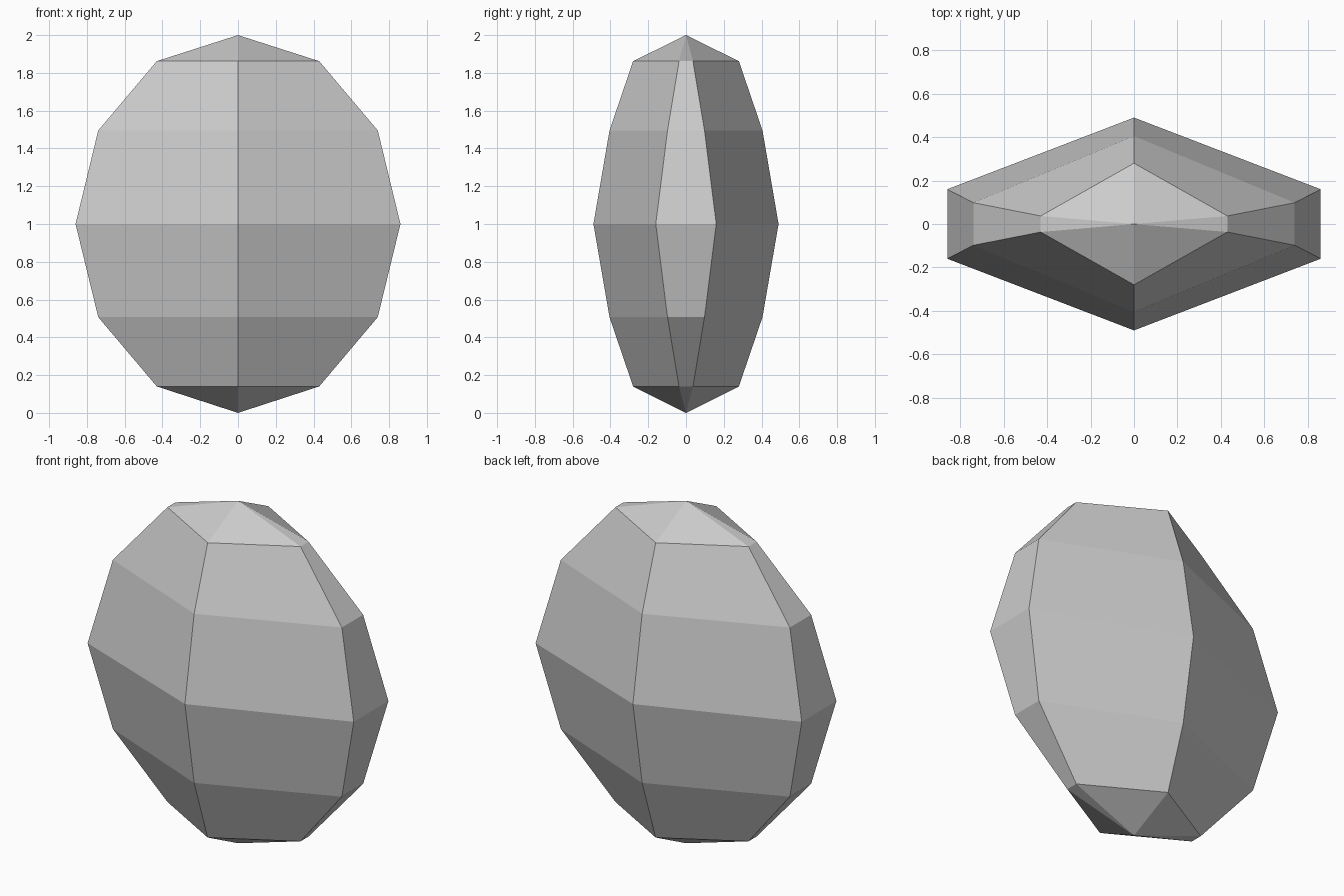
import bpy
import bmesh

cube = bpy.data.objects.get("Cube")
if cube:
    bpy.data.objects.remove(cube, do_unlink=True)

# Plain grey stone
grey = bpy.data.materials.new("stone_grey")
grey.use_nodes = True
colour = (0.6, 0.6, 0.6, 1.0)
grey.diffuse_color = colour
grey.node_tree.nodes["Principled BSDF"].inputs["Base Color"].default_value = colour

# Cross-sections: height, half width, half edge depth, half ridge depth
SECTIONS = [
    (0.14, 0.43, 0.037, 0.28),
    (0.507, 0.74, 0.098, 0.405),
    (1.0, 0.86, 0.16, 0.49),
    (1.495, 0.74, 0.098, 0.405),
    (1.862, 0.43, 0.037, 0.28),
]


def add_ring(bm, z, width, edge, ridge):
    """Six-sided section with a ridge at front and back."""
    outline = [(0, -ridge), (width, -edge), (width, edge),
               (0, ridge), (-width, edge), (-width, -edge)]
    return [bm.verts.new((x, y, z)) for x, y in outline]


# Faceted stone body, closed by a point at each end
bm = bmesh.new()
rings = [add_ring(bm, *section) for section in SECTIONS]
bottom = bm.verts.new((0, 0, 0))
top = bm.verts.new((0, 0, 2))
for i in range(6):
    j = (i + 1) % 6
    for low, high in zip(rings, rings[1:]):
        bm.faces.new((low[i], low[j], high[j], high[i]))
    bm.faces.new((bottom, rings[0][j], rings[0][i]))
    bm.faces.new((rings[-1][i], rings[-1][j], top))
bmesh.ops.recalc_face_normals(bm, faces=bm.faces)

mesh = bpy.data.meshes.new("faceted_stone")
bm.to_mesh(mesh)
bm.free()
mesh.materials.append(grey)
stone = bpy.data.objects.new("faceted_stone", mesh)
bpy.context.collection.objects.link(stone)
